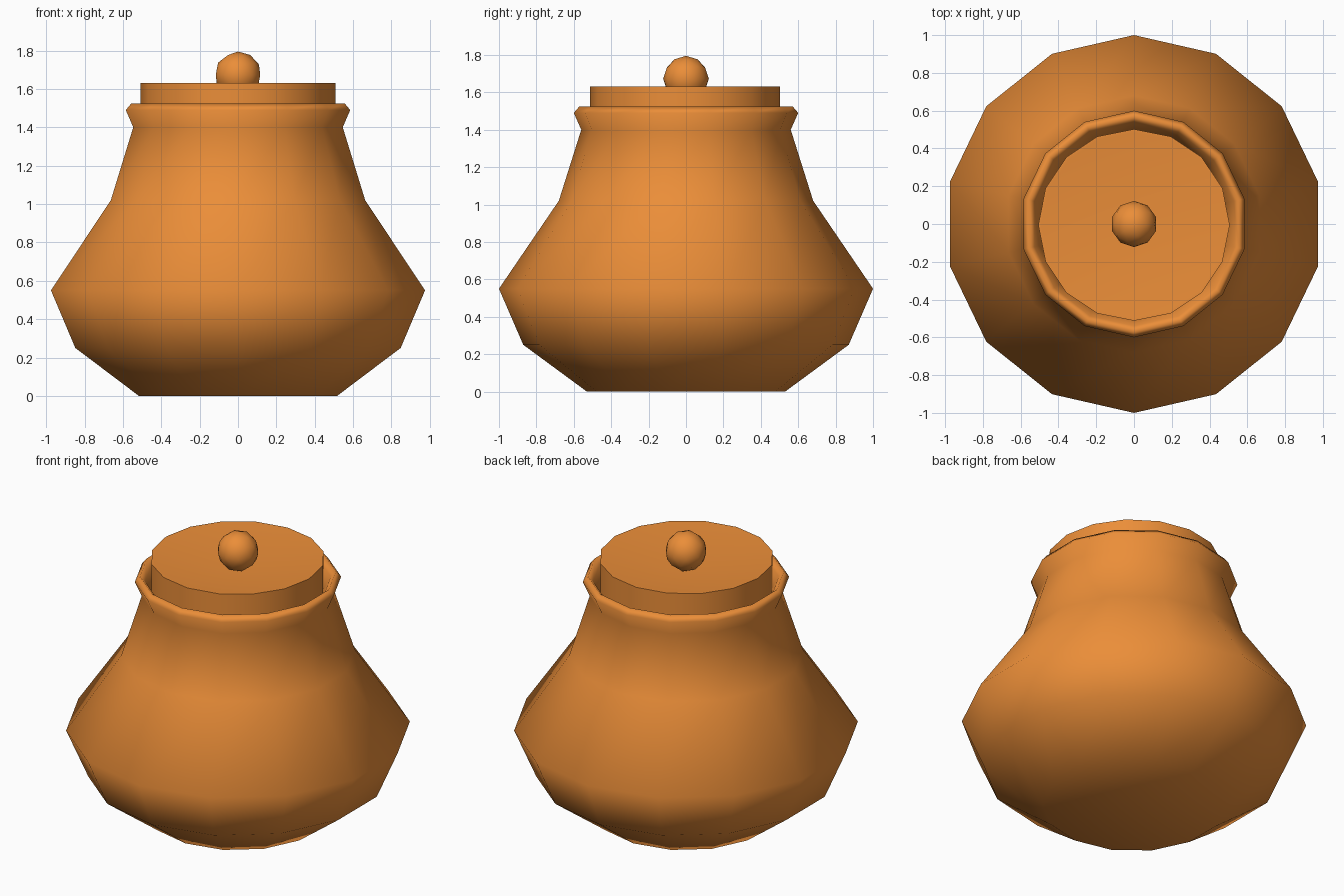
import bpy, bmesh, math

if "Cube" in bpy.data.objects:
    bpy.data.objects.remove(bpy.data.objects["Cube"])

clay = bpy.data.materials.new("orange_clay")
clay.diffuse_color = (0.83, 0.27, 0.04, 1)
clay.use_nodes = True
clay.node_tree.nodes["Principled BSDF"].inputs["Base Color"].default_value = clay.diffuse_color


def finish(name, bm):
    bmesh.ops.recalc_face_normals(bm, faces=bm.faces)
    for f in bm.faces:
        f.smooth = True
    mesh = bpy.data.meshes.new(name)
    bm.to_mesh(mesh)
    bm.free()
    mesh.materials.append(clay)
    ob = bpy.data.objects.new(name, mesh)
    bpy.context.collection.objects.link(ob)
    return ob


def lathe(name, profile, sides):
    """Revolve (radius, z) points around z; radius 0 gives a pole."""
    bm = bmesh.new()
    rings = []
    for r, z in profile:
        n = sides if r else 1
        rings.append([bm.verts.new((r * math.cos(math.pi / 2 + math.tau * i / sides),
                                    r * math.sin(math.pi / 2 + math.tau * i / sides), z))
                      for i in range(n)])
    for a, b in zip(rings, rings[1:]):
        for i in range(sides):
            j = (i + 1) % sides
            quad = [a[i % len(a)], a[j % len(a)], b[j % len(b)], b[i % len(b)]]
            bm.faces.new(list(dict.fromkeys(quad)))
    return finish(name, bm)


# Pot body with flared rim, hollow inside
lathe("pot_body", [(0, 0), (0.53, 0), (0.87, 0.25), (1.0, 0.55), (0.68, 1.02),
                   (0.56, 1.40), (0.60, 1.49), (0.57, 1.525), (0.54, 1.49),
                   (0.49, 1.40), (0.60, 1.02), (0.90, 0.55), (0.78, 0.29),
                   (0.48, 0.08), (0, 0.08)], 14)

# Lid with a shallow dished top
lid = lathe("lid", [(0, 1.42), (0.507, 1.42), (0.507, 1.63), (0.49, 1.63), (0, 1.55)], 16)
lid.location.y = -0.005
bpy.context.view_layer.objects.active = lid
lid.select_set(True)
bpy.ops.object.shade_smooth_by_angle(angle=math.radians(40))

# Round knob
bm = bmesh.new()
bmesh.ops.create_icosphere(bm, subdivisions=2, radius=0.122)
knob = finish("lid_knob", bm)
knob.location = (0, 0, 1.673)
